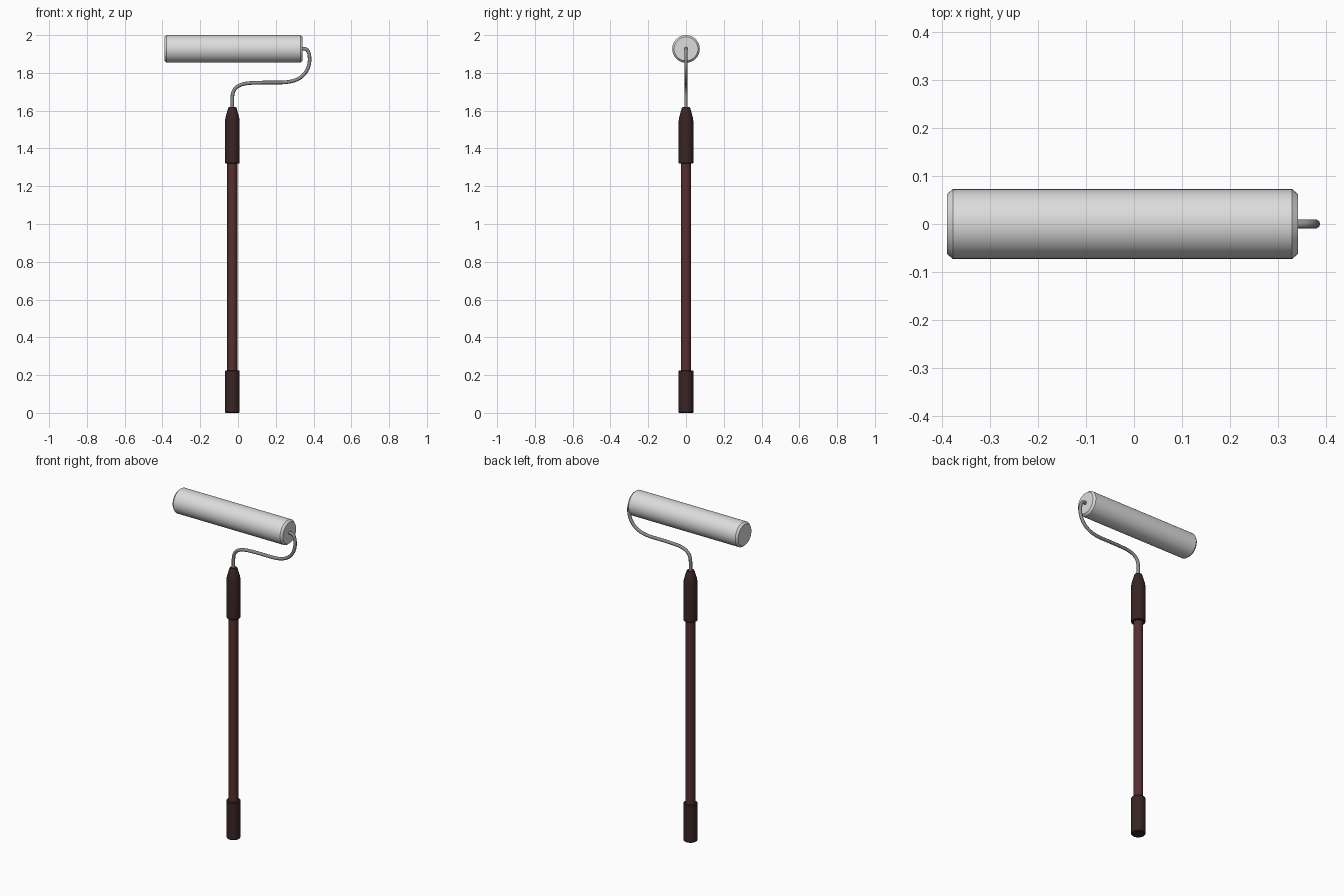
import bpy, bmesh, math
from mathutils import Matrix, Vector

if "Cube" in bpy.data.objects:
    bpy.data.objects.remove(bpy.data.objects["Cube"])


def material(name, rgb):
    m = bpy.data.materials.new(name)
    m.diffuse_color = (*rgb, 1)
    m.use_nodes = True
    m.node_tree.nodes["Principled BSDF"].inputs["Base Color"].default_value = m.diffuse_color
    return m


ROLLER = material("pale grey fleece", (0.72, 0.72, 0.72))
METAL = material("grey metal", (0.27, 0.27, 0.27))
POLE = material("dark red wood", (0.095, 0.028, 0.027))
GRIP = material("dark brown grip", (0.040, 0.018, 0.018))
HX = -0.03   # handle axis
RZ = 1.927   # roller axis height


def smooth(obj, angle=30):
    bpy.ops.object.select_all(action='DESELECT')
    obj.select_set(True)
    bpy.context.view_layer.objects.active = obj
    bpy.ops.object.shade_smooth_by_angle(angle=math.radians(angle))


def lathe(name, profile, mat, matrix, sides=32):
    """Closed solid of revolution from (radius, height) points."""
    bm = bmesh.new()
    rings = [[bm.verts.new((r * math.cos(a), r * math.sin(a), z))
              for a in (2 * math.pi * i / sides for i in range(sides))]
             for r, z in profile]
    for lo, hi in zip(rings, rings[1:]):
        for i in range(sides):
            j = (i + 1) % sides
            bm.faces.new((lo[i], lo[j], hi[j], hi[i]))
    bm.faces.new(rings[0][::-1])
    bm.faces.new(rings[-1])
    bm.transform(matrix)
    me = bpy.data.meshes.new(name)
    bm.to_mesh(me)
    bm.free()
    me.materials.append(mat)
    obj = bpy.data.objects.new(name, me)
    bpy.context.collection.objects.link(obj)
    smooth(obj)
    return obj


# Pole and its two grips
axis = Matrix.Translation((HX, 0, 0))
lathe("pole", [(0.027, 0.20), (0.027, 1.35)], POLE, axis)
lathe("lower_grip", [(0.036, 0), (0.039, 0.004), (0.039, 0.221), (0.036, 0.225)], GRIP, axis)
lathe("upper_grip", [(0.036, 1.32), (0.039, 1.324), (0.039, 1.545),
                     (0.036, 1.565), (0.023, 1.612), (0.019, 1.619)], GRIP, axis)

# Roller sleeve, lying along x with chamfered rims
lathe("roller", [(0.063, -0.39), (0.073, -0.378), (0.073, 0.33), (0.063, 0.342)],
      ROLLER, Matrix.Translation((0, 0, RZ)) @ Matrix.Rotation(math.pi / 2, 4, 'Y'), 40)

# Bent wire frame: bezier knots as (point, left handle, right handle) in x, z
knots = [
    ((HX, 1.59), (HX, 1.57), (HX, 1.61)),
    ((HX, 1.67), (HX, 1.65), (HX, 1.725)),
    ((0.06, 1.746), (0.01, 1.742), (0.11, 1.75)),
    ((0.22, 1.749), (0.17, 1.749), (0.28, 1.749)),
    ((0.352, 1.795), (0.325, 1.762), (0.372, 1.82)),
    ((0.379, 1.872), (0.379, 1.845), (0.379, 1.895)),
    ((0.352, RZ), (0.374, RZ), (0.345, RZ)),
    ((0.32, RZ), (0.33, RZ), (0.31, RZ)),
]
cu = bpy.data.curves.new("wire_frame", 'CURVE')
cu.dimensions = '3D'
cu.bevel_depth = 0.0095
cu.bevel_resolution = 3
cu.resolution_u = 10
cu.use_fill_caps = True
sp = cu.splines.new('BEZIER')
sp.bezier_points.add(len(knots) - 1)
for p, (co, left, right) in zip(sp.bezier_points, knots):
    p.handle_left_type = p.handle_right_type = 'FREE'
    p.co, p.handle_left, p.handle_right = (Vector((q[0], 0, q[1])) for q in (co, left, right))
cu.materials.append(METAL)
wire = bpy.data.objects.new("wire_frame", cu)
bpy.context.collection.objects.link(wire)
bpy.ops.object.select_all(action='DESELECT')
wire.select_set(True)
bpy.context.view_layer.objects.active = wire
bpy.ops.object.convert(target='MESH')
smooth(bpy.context.view_layer.objects.active, 60)
